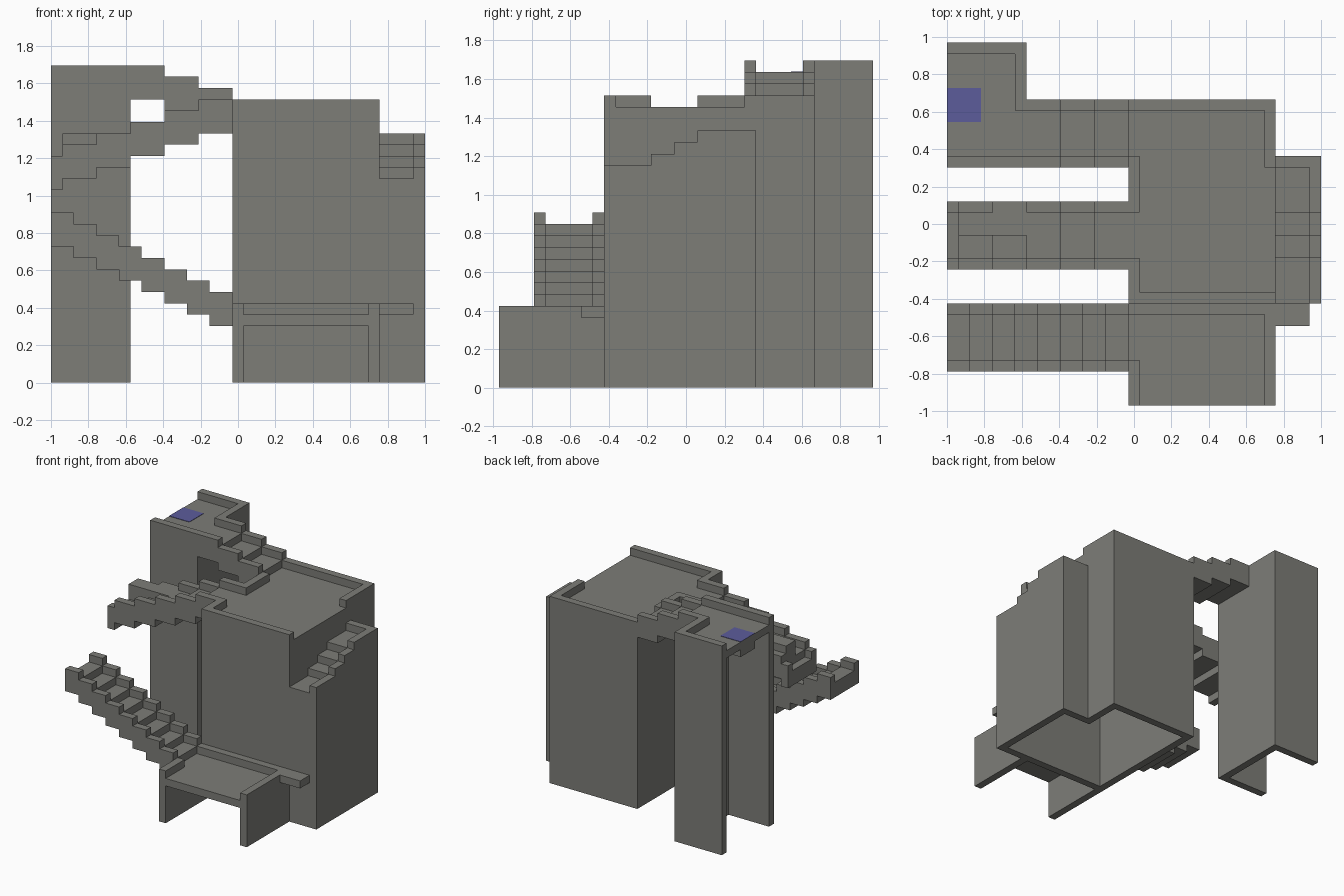
import bpy
import bmesh
from mathutils import Vector

cube = bpy.data.objects.get("Cube")
if cube:
    bpy.data.objects.remove(cube, do_unlink=True)

U = 2 / 33                              # one block of the build grid
ORIGIN = Vector((-1, -16 * U, 0))
SIDES = [Vector(s) for s in ((1, 0, 0), (-1, 0, 0), (0, 1, 0),
                             (0, -1, 0), (0, 0, 1), (0, 0, -1))]


def material(name, rgb):
    mat = bpy.data.materials.new(name)
    mat.use_nodes = True
    mat.diffuse_color = (*rgb, 1)
    mat.node_tree.nodes["Principled BSDF"].inputs["Base Color"].default_value = (*rgb, 1)
    return mat


stone = material("grey stone", (0.205, 0.205, 0.187))
blue = material("blue tile", (0.107, 0.107, 0.33))


def box(x0, x1, y0, y1, z0, z1):
    """Grid cells of a solid block."""
    return {(x, y, z) for x in range(x0, x1)
            for y in range(y0, y1) for z in range(z0, z1)}


def build(name, cells, mat=stone):
    """Skin the outside of a set of grid cells and merge its flat areas."""
    bm = bmesh.new()
    for cell in cells:
        centre = Vector(cell) + Vector((0.5, 0.5, 0.5))
        for n in SIDES:
            if tuple(int(a + b) for a, b in zip(cell, n)) in cells:
                continue
            a = Vector((n.y, n.z, n.x)) / 2
            b = n.cross(a)
            corners = (-a - b, a - b, a + b, b - a)
            bm.faces.new([bm.verts.new(ORIGIN + (centre + n / 2 + c) * U)
                          for c in corners])
    bmesh.ops.remove_doubles(bm, verts=bm.verts, dist=U / 20)
    bmesh.ops.dissolve_limit(bm, angle_limit=0.01, verts=bm.verts, edges=bm.edges)
    bmesh.ops.triangulate(bm, faces=[f for f in bm.faces if len(f.verts) > 4])
    mesh = bpy.data.meshes.new(name)
    bm.to_mesh(mesh)
    bm.free()
    mesh.materials.append(mat)
    obj = bpy.data.objects.new(name, mesh)
    bpy.context.collection.objects.link(obj)
    return obj


def step(x0, x1, y0, y1, tread):
    """A step two blocks thick with a kerb along both sides."""
    return (box(x0, x1, y0, y1, tread - 2, tread)
            | box(x0, x1, y0, y0 + 1, tread, tread + 1)
            | box(x0, x1, y1 - 1, y1, tread, tread + 1))


# Main tower: hollow shell with a roof and a broken parapet
tower = box(16, 29, 9, 27, 0, 24) - box(17, 28, 10, 26, 0, 23)
tower -= box(28, 29, 10, 21, 0, 16)
tower |= box(16, 29, 9, 10, 24, 25) | box(16, 29, 26, 27, 24, 25)
tower |= box(28, 29, 21, 27, 24, 25)
tower |= box(16, 17, 9, 13, 24, 25) | box(16, 17, 17, 22, 24, 25)
build("main_tower", tower)

# Side annex: hollow walls under a short flight rising to the back
annex = set()
for y0, y1, tread in ((9, 13, 18), (13, 15, 19), (15, 17, 20), (17, 22, 21)):
    annex |= box(29, 33, y0, y1, tread - 2, tread)
    annex |= box(32, 33, y0, y1, 0, tread + 1)
annex |= box(29, 33, 9, 10, 0, 18) | box(29, 33, 21, 22, 0, 22)
build("side_annex", annex)

# Front platform: open at the front, with a kerb on three sides
platform = box(16, 29, 0, 9, 5, 6)
platform |= box(16, 17, 0, 9, 0, 6) | box(28, 29, 0, 9, 0, 7)
platform |= box(16, 17, 0, 4, 6, 7) | box(16, 29, 8, 9, 6, 7)
build("front_platform", platform)
build("wall_ledge", box(29, 32, 7, 9, 6, 7))

# Rear turret: three walls, a roof and a parapet
turret = box(0, 7, 21, 32, 0, 27) - box(0, 6, 22, 31, 0, 26)
turret |= box(0, 7, 21, 22, 27, 28) | box(0, 7, 31, 32, 27, 28)
turret |= box(6, 7, 26, 32, 27, 28) | box(0, 3, 25, 28, 25, 26)
build("rear_turret", turret)

# Blue roof tile, flattened to a thin plate
tile = build("blue_tile", box(0, 3, 25, 28, 27, 28), blue)
for v in tile.data.vertices:
    if v.co.z > 27.5 * U:
        v.co.z = 27 * U + 0.003

# Upper bridge between turret and tower
upper = set()
for i in range(3):
    upper |= step(7 + 3 * i, 10 + 3 * i, 21, 27, 27 - i)
build("upper_stairs", upper)

# Middle flight descending from the tower, with a raised landing
middle = step(0, 1, 12, 18, 19)
for i in range(5):
    middle |= step(1 + 3 * i, 4 + 3 * i, 12, 18, 20 + i)
middle |= box(1, 7, 15, 17, 20, 22)
build("middle_stairs", middle)

# Lower flight rising away from the front platform
lower = set()
for i in range(8):
    lower |= step(2 * i, 2 * i + 2, 3, 9, 14 - i)
build("lower_stairs", lower)
